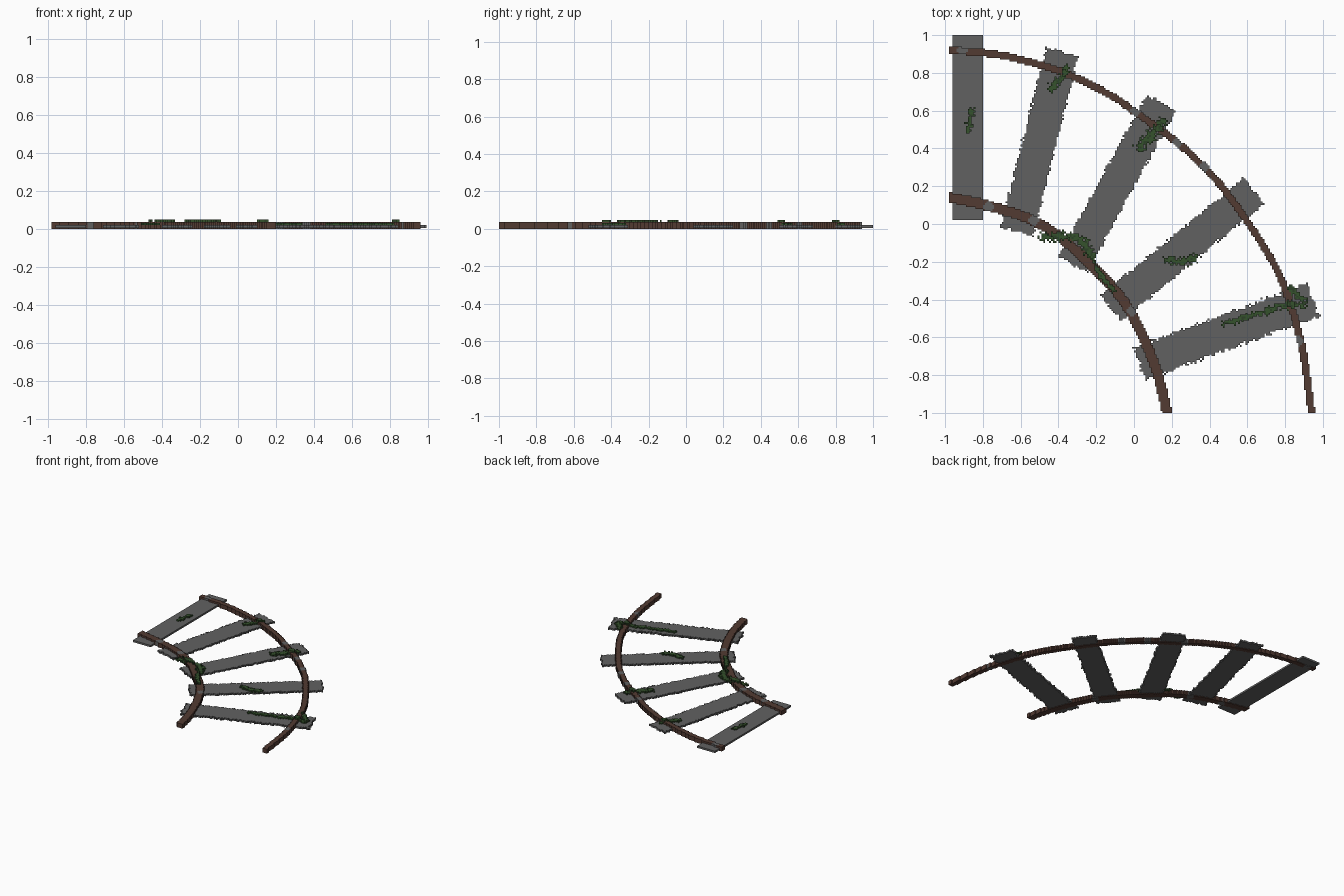
import bpy, math, random
from mathutils import Vector

if "Cube" in bpy.data.objects:
    bpy.data.objects.remove(bpy.data.objects["Cube"])

random.seed(4)
S = 0.01  # cell size of the blocky style


def material(name, rgb):
    m = bpy.data.materials.new(name)
    m.diffuse_color = (*rgb, 1)
    m.use_nodes = True
    m.node_tree.nodes["Principled BSDF"].inputs["Base Color"].default_value = m.diffuse_color
    return m


STONE = material("grey stone", (0.12, 0.12, 0.12))
RUST = material("rusty brown", (0.085, 0.043, 0.032))
MOSS = material("moss green", (0.035, 0.085, 0.025))
DARK = material("dark moss", (0.025, 0.05, 0.02))


def build(name, cells, mats):
    """cells: {(i, j): (z0, z1, material index)}; walls between equal cells are left out."""
    verts, faces, index, ids = [], [], [], {}

    def v(i, j, z):
        key = (i, j, z)
        if key not in ids:
            ids[key] = len(verts)
            verts.append((i * S, j * S, z))
        return ids[key]

    for (i, j), (a, b, m) in cells.items():
        ring = [(i, j), (i + 1, j), (i + 1, j + 1), (i, j + 1)]
        faces.append([v(*p, b) for p in ring])
        faces.append([v(*p, a) for p in reversed(ring)])
        index += [m, m]
        for k, (dx, dy) in enumerate([(0, -1), (1, 0), (0, 1), (-1, 0)]):
            n = cells.get((i + dx, j + dy))
            if n is None or n[:2] != (a, b):
                p, q = ring[k], ring[(k + 1) % 4]
                faces.append([v(*p, a), v(*q, a), v(*q, b), v(*p, b)])
                index.append(m)
    me = bpy.data.meshes.new(name)
    me.from_pydata(verts, [], faces)
    for m in mats:
        me.materials.append(m)
    me.polygons.foreach_set("material_index", index)
    bpy.context.collection.objects.link(bpy.data.objects.new(name, me))


def spline(pts, n=50):
    """Smooth path through the points."""
    p = [Vector(q) for q in pts]
    p = [2 * p[0] - p[1]] + p + [2 * p[-1] - p[-2]]
    out = []
    for a, b, c, d in zip(p, p[1:], p[2:], p[3:]):
        for k in range(n):
            t = k / n
            out.append(0.5 * (2 * b + (c - a) * t + (2 * a - 5 * b + 4 * c - d) * t * t
                              + (3 * b - a - 3 * c + d) * t ** 3))
    return out + [p[-2]]


def stroke(path, radius, ragged=0.0):
    """Cells covered by a round brush moved along a path."""
    found, seen = set(), {}
    r = int(radius / S) + 2
    for p in path:
        ci, cj = math.floor(p.x / S), math.floor(p.y / S)
        for i in range(ci - r, ci + r + 1):
            for j in range(cj - r, cj + r + 1):
                c = Vector(((i + .5) * S, (j + .5) * S))
                if c.x < -0.98 or c.y < -1:
                    continue
                lim = seen.setdefault((i, j), radius * (1 - ragged * random.random()))
                if (c - p).length <= lim:
                    found.add((i, j))
    return found


# rails, with worn grey patches
outer = [(-.98, .922), (-.685, .89), (-.37, .80), (-.13, .685), (0, .597), (.23, .43), (.425, .245),
         (.595, .02), (.745, -.22), (.83, -.43), (.895, -.68), (.94, -1)]
inner = [(-.975, .14), (-.765, .095), (-.55, .025), (-.39, -.07), (-.21, -.235), (-.05, -.415),
         (.065, -.635), (.135, -.83), (.175, -1)]
worn = [(-.91, .92), (.01, .60), (.23, .43), (.37, .30), (.87, -.62), (-.77, .09), (-.53, .02),
        (-.01, -.46)]
rail_cells = set()
for name, pts, rad in (("outer_rail", outer, .019), ("inner_rail", inner, .027)):
    cells = stroke(spline(pts), rad)
    rail_cells |= cells
    build(name, {c: (0, .035, int(any(math.hypot((c[0] + .5) * S - x, (c[1] + .5) * S - y) < .026
                                      for x, y in worn))) for c in cells}, [RUST, STONE])

# cross ties: centre, angle, width, edge roughness
ties = [(-.88, .51, 90, .16, 0), (-.50, .436, 75.8, .176, .007), (-.09, .214, 61.3, .174, .007),
        (.257, -.135, 39.4, .174, .007), (.49, -.57, 20.1, .182, .01)]
for n, (x, y, deg, w, rough) in enumerate(ties, 1):
    d = Vector((math.cos(math.radians(deg)), math.sin(math.radians(deg))))
    side = Vector((-d.y, d.x))
    cells = {}
    for i in range(-100, 100):
        for j in range(-100, 100):
            c = Vector(((i + .5) * S - x, (j + .5) * S - y))
            jit = random.uniform(-rough, rough)
            if abs(c.dot(d)) <= .49 + jit and abs(c.dot(side)) <= w / 2 + jit:
                cells[i, j] = (.005, .02, 0)
    build(f"cross_tie_{n}", cells, [STONE])

# moss strands: path and brush radius; they sit higher where they cross a rail
moss = [([(-.86, .60), (-.87, .54), (-.88, .49)], .026),
        ([(-.36, .83), (-.37, .79), (-.44, .72)], .032),
        ([(.15, .54), (.10, .48), (.03, .41)], .038),
        ([(-.48, -.07), (-.38, -.065), (-.28, -.085), (-.23, -.16)], .034),
        ([(-.23, -.15), (-.19, -.25), (-.11, -.35)], .020),
        ([(.18, -.19), (.25, -.20), (.32, -.18)], .034),
        ([(.83, -.34), (.90, -.42), (.79, -.43), (.71, -.46)], .028),
        ([(.71, -.46), (.60, -.49), (.48, -.53)], .024)]
for n, (pts, rad) in enumerate(moss, 1):
    cells = {}
    for c in sorted(stroke(spline(pts, 30), rad, .8)):
        z = (.035, .048) if c in rail_cells else (.02, .03)
        cells[c] = (*z, int(random.random() < .3))
    build(f"moss_{n}", cells, [MOSS, DARK])
